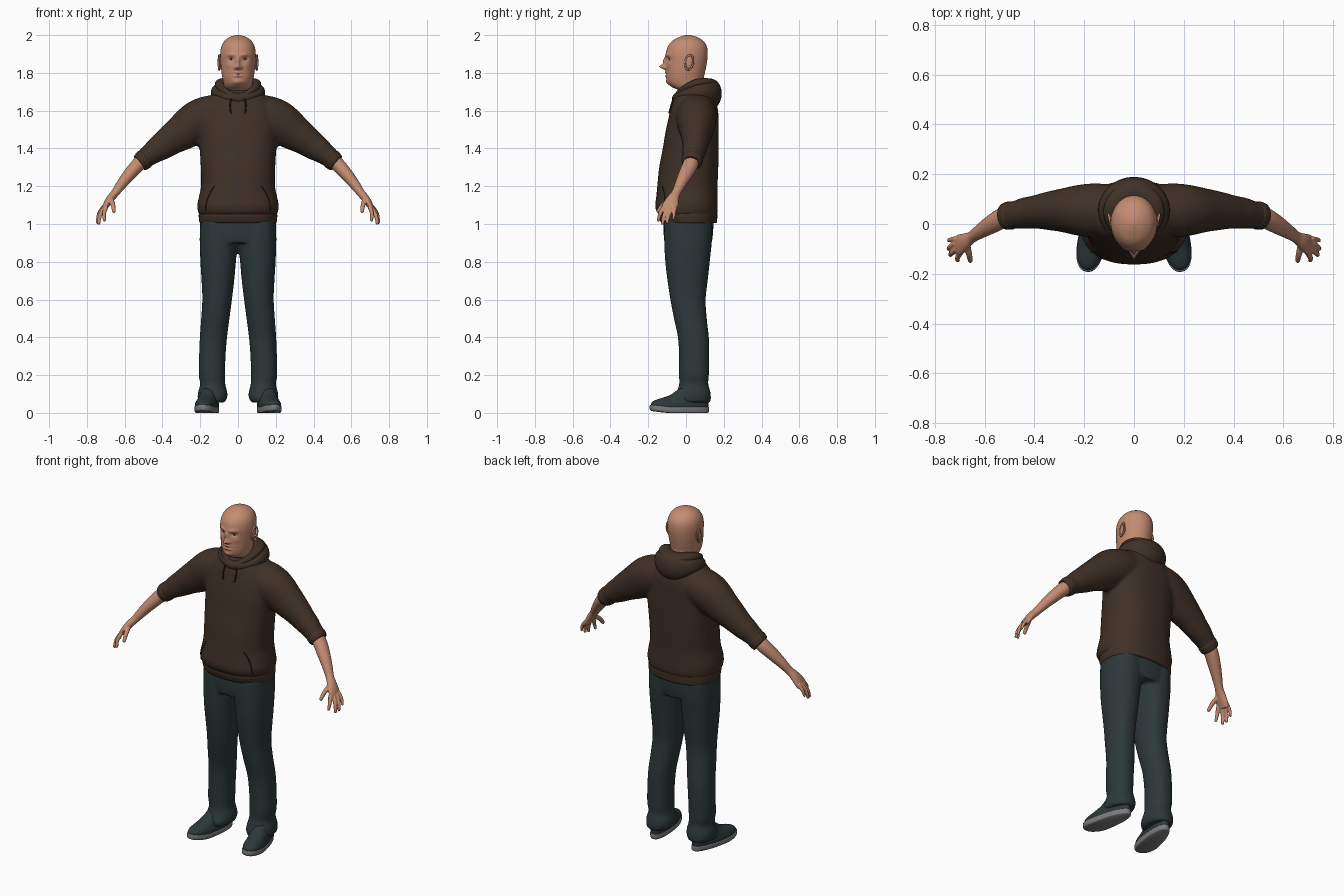
import bpy, bmesh, math
from mathutils import Vector, Matrix
from mathutils.bvhtree import BVHTree

if "Cube" in bpy.data.objects:
    bpy.data.objects.remove(bpy.data.objects["Cube"])


def material(name, *rgb):
    m = bpy.data.materials.new(name)
    m.use_nodes = True
    m.diffuse_color = (*rgb, 1)
    bsdf = m.node_tree.nodes["Principled BSDF"]
    bsdf.inputs["Base Color"].default_value = (*rgb, 1)
    bsdf.inputs["Roughness"].default_value = 0.8
    return m


SKIN = material("skin", 0.55, 0.26, 0.165)
BROWN = material("brown cloth", 0.05, 0.03, 0.019)
DARK = material("dark brown seam", 0.022, 0.013, 0.009)
DENIM = material("dark teal denim", 0.026, 0.04, 0.042)
GREY = material("grey rubber", 0.2, 0.2, 0.2)
WHITE = material("eye white", 0.5, 0.42, 0.38)
IRIS = material("dark iris", 0.03, 0.025, 0.02)


def resample(rows, fine):
    """Smooth curve through rows of numbers."""
    rows = [Vector(r) for r in rows]
    out = []
    for i in range(len(rows) - 1):
        p0, p1, p2 = rows[max(i - 1, 0)], rows[i], rows[i + 1]
        p3 = rows[min(i + 2, len(rows) - 1)]
        for k in range(fine):
            t = k / fine
            m1, m2 = (p2 - p0) / 2, (p3 - p1) / 2
            out.append(p1 + m1 * t + (3 * (p2 - p1) - 2 * m1 - m2) * t * t
                       + (2 * (p1 - p2) + m1 + m2) * t ** 3)
    return out + [rows[-1]]


def loft(bm, rows, sides=32, fine=4, power=2, tilt=False, closed=False):
    """Skin over sections (x, y, z, half width, half depth); tilted ones follow the path."""
    rows = resample(rows, fine) if fine > 1 else [Vector(r) for r in rows]
    n, rings = len(rows), []
    for i, r in enumerate(rows):
        c, u, v = Vector(r[:3]), Vector((1, 0, 0)), Vector((0, 1, 0))
        if tilt or closed:
            a, b = (rows[(i + 1) % n], rows[i - 1]) if closed else (rows[min(i + 1, n - 1)], rows[max(i - 1, 0)])
            t = (Vector(a[:3]) - Vector(b[:3])).normalized()
            ref = Vector((0, 0, 1)) if closed else Vector((0, 1, 0))
            u = (ref - t * ref.dot(t)).normalized()
            v = t.cross(u)
        ring = []
        for k in range(sides):
            w = 2 * math.pi * k / sides
            ca, sa = (math.copysign(abs(f(w)) ** (2 / power), f(w)) for f in (math.cos, math.sin))
            ring.append(bm.verts.new(c + u * r[3] * ca + v * r[4] * sa))
        rings.append(ring)
    for i in range(n if closed else n - 1):
        p, q = rings[i], rings[(i + 1) % n]
        for k in range(sides):
            j = (k + 1) % sides
            bm.faces.new((p[k], p[j], q[j], q[k]))
    if not closed:
        bm.faces.new(rings[0][::-1])
        bm.faces.new(rings[-1])


def finish(name, bm, mat, mirror=False, voxel=0, smooth=3, angle=50):
    bmesh.ops.recalc_face_normals(bm, faces=bm.faces)
    me = bpy.data.meshes.new(name)
    bm.to_mesh(me)
    bm.free()
    me.materials.append(mat)
    me.shade_smooth()
    me.set_sharp_from_angle(angle=math.radians(angle))
    ob = bpy.data.objects.new(name, me)
    bpy.context.collection.objects.link(ob)
    if mirror:
        ob.modifiers.new("mirror", 'MIRROR').use_mirror_merge = False
    if voxel:
        r = ob.modifiers.new("blend", 'REMESH')
        r.mode, r.voxel_size, r.use_smooth_shade = 'VOXEL', voxel, True
        s = ob.modifiers.new("soften", 'SMOOTH')
        s.factor, s.iterations = 0.5, smooth
    return ob


def levels(rows):
    """Centred sections from (z, front, back, half width)."""
    return [(0, (f + b) / 2, z, w, (b - f) / 2) for z, f, b, w in rows]


def ball(bm, centre, size, seg=24):
    bmesh.ops.create_uvsphere(bm, u_segments=seg, v_segments=seg // 2, radius=1,
                              matrix=Matrix.Translation(centre) @ Matrix.Diagonal((*size, 1)))


# Head and neck, with the face pushed out and in by soft bumps
bm = bmesh.new()
loft(bm, levels([(1.62, -.02, .11, .068), (1.7, -.035, .105, .07), (1.725, -.075, .1, .073),
                 (1.745, -.095, .096, .077), (1.77, -.103, .094, .082), (1.8, -.105, .1, .087),
                 (1.85, -.105, .11, .092), (1.9, -.106, .115, .094), (1.94, -.096, .11, .088),
                 (1.97, -.072, .09, .071), (1.99, -.035, .058, .043), (2.0, -.005, .025, .012)]),
     sides=112, fine=9)
BUMPS = [(0, 1.832, .012, .013, .034), (0, 1.862, .01, .022, .016), (.016, 1.827, .008, .008, .012),
         (.035, 1.896, .024, .009, .007), (.036, 1.873, .015, .01, -.012), (0, 1.802, .022, .005, .007),
         (0, 1.793, .025, .003, -.004), (0, 1.784, .02, .006, .007), (0, 1.751, .022, .013, .008),
         (.05, 1.84, .016, .014, .004)]
for v in bm.verts:
    if v.co.y < -.02:
        x, z = v.co.x, v.co.z
        v.co.y -= sum(d * math.exp(-((abs(x) - bx) / sx) ** 2 - ((z - bz) / sz) ** 2)
                      for bx, bz, sx, sz, d in BUMPS)
finish("head", bm, SKIN, angle=80)

# Ears: a shallow shell with a raised rim
bm = bmesh.new()
ball(bm, (.093, .015, 1.857), (.008, .022, .034))
rim = []
for k in range(28):
    w = 2 * math.pi * k / 28
    rim.append((.099 + .004 * math.cos(w), .017 + .021 * math.cos(w) + .005 * math.sin(w),
                1.858 + (.036 if math.sin(w) > 0 else .042) * math.sin(w), .005, .005))
loft(bm, rim, sides=8, fine=1, closed=True)
finish("ears", bm, SKIN, mirror=True)

# Eyes
bm = bmesh.new()
ball(bm, (.036, -.077, 1.873), (.014, .013, .009))
finish("eyes", bm, WHITE, mirror=True)
bm = bmesh.new()
ball(bm, (.036, -.0885, 1.873), (.006, .003, .006), 16)
finish("irises", bm, IRIS, mirror=True)

# Sweater body and sleeves blended into one skin
bm = bmesh.new()
loft(bm, levels([(1.045, -.14, .163, .205), (1.07, -.158, .168, .213), (1.1, -.163, .168, .216),
                 (1.14, -.158, .167, .208), (1.2, -.152, .167, .196), (1.3, -.142, .171, .197),
                 (1.4, -.123, .173, .203), (1.5, -.106, .173, .21), (1.6, -.083, .17, .2),
                 (1.66, -.066, .155, .16), (1.71, -.04, .14, .11)]), sides=48, power=2.35)
for side in (1, -1):
    loft(bm, [(side * x, y, z, a, b) for x, y, z, a, b in (
        (.06, .055, 1.585, .1, .095), (.14, .055, 1.575, .108, .107), (.21, .055, 1.545, .104, .112),
        (.285, .055, 1.493, .088, .1), (.35, .052, 1.45, .076, .084), (.4, .048, 1.413, .066, .073),
        (.44, .043, 1.386, .063, .064), (.475, .037, 1.36, .056, .055), (.5, .033, 1.34, .056, .052))],
        sides=32, tilt=True)
body = finish("sweater_body", bm, BROWN, voxel=0.011)

# Ribbed hem and cuffs
bm = bmesh.new()
loft(bm, levels([(1.005, -.128, .16, .2), (1.012, -.135, .164, .205), (1.04, -.145, .166, .208),
                 (1.056, -.145, .166, .207)]), sides=48, power=2.35)
finish("sweater_hem", bm, BROWN)
bm = bmesh.new()
loft(bm, [(.488, .035, 1.35, .054, .051), (.497, .034, 1.342, .057, .054),
          (.515, .031, 1.326, .054, .05), (.521, .03, 1.321, .049, .045)], tilt=True)
finish("sleeve_cuffs", bm, BROWN, mirror=True)


# Hood: a slumped roll round the neck with a raised rim
def roll(name, width, y0, y1, z_front, z_side, z_back, thick, tall):
    rows = []
    for k in range(56):
        w = 2 * math.pi * k / 56
        s, back = math.sin(w), (1 - math.cos(w)) / 2
        z = z_front * (1 - back) ** 2 + z_back * back ** 2 + 2 * back * (1 - back) * (2 * z_side - (z_front + z_back) / 2)
        rows.append((width * s, y0 + (y1 - y0) * back, z,
                     tall[0] + (tall[1] - tall[0]) * back ** 2, thick[0] + (thick[1] - thick[0]) * back))
    m = bmesh.new()
    loft(m, rows, sides=20, fine=1, closed=True)
    finish(name, m, BROWN, angle=80)


roll("hood_drape", .108, -.05, .142, 1.665, 1.695, 1.69, (.024, .047), (.026, .075))
roll("hood_rim", .093, -.052, .125, 1.672, 1.738, 1.743, (.016, .042), (.02, .027))
roll("shirt_collar", .067, -.035, .1, 1.67, 1.705, 1.72, (.01, .012), (.02, .025))

# Drawstrings, pocket openings and centre seam laid on the chest
bpy.context.view_layer.update()
tree = BVHTree.FromObject(body, bpy.context.evaluated_depsgraph_get())


def strand(name, path, radius, lift, mirror=True):
    m, rows = bmesh.new(), []
    for x, z in resample([Vector(p) for p in path], 6):
        hit = tree.ray_cast(Vector((x, -1, z)), Vector((0, 1, 0)))[0]
        rows.append((x, (hit.y if hit else -.08) - lift, z, radius, radius))
    loft(m, rows, sides=8, fine=1)
    finish(name, m, DARK, mirror=mirror)


strand("drawstrings", [(.035, 1.665), (.042, 1.63), (.038, 1.585)], .0045, .004)
strand("pocket_openings", [(.125, 1.2), (.15, 1.16), (.168, 1.11), (.172, 1.07)], .003, 0)

# Forearms and hands
bm = bmesh.new()
loft(bm, [(.47, .037, 1.365, .038, .038), (.525, .025, 1.317, .041, .038), (.57, 0, 1.268, .038, .034),
          (.615, -.028, 1.213, .03, .028), (.65, -.052, 1.165, .024, .022),
          (.675, -.068, 1.135, .032, .021), (.698, -.082, 1.1, .042, .017), (.711, -.09, 1.075, .039, .012)],
     tilt=True)
FINGERS = [((.698, -.116, 1.09), (.709, -.137, 1.055), (.707, -.146, 1.02), .0105),
           ((.709, -.098, 1.085), (.731, -.116, 1.042), (.737, -.124, 1.004), .011),
           ((.715, -.078, 1.085), (.738, -.092, 1.045), (.744, -.1, 1.008), .0105),
           ((.712, -.06, 1.092), (.735, -.062, 1.06), (.744, -.067, 1.03), .0095),
           ((.672, -.08, 1.13), (.662, -.122, 1.1), (.657, -.147, 1.068), .0125)]
for base, mid, tip, r in FINGERS:
    loft(bm, [(*base, r * 1.15, r * 1.15), (*mid, r, r), (*tip, r * .8, r * .8)], sides=12, tilt=True)
    ball(bm, tip, (r * .8,) * 3, 12)
finish("forearms_and_hands", bm, SKIN, mirror=True, voxel=0.004, smooth=3)

# Trousers: hips and legs blended; sections from (z, inner, outer, front, back)
bm = bmesh.new()
loft(bm, levels([(.9, -.112, .136, .17), (.94, -.118, .142, .197), (1.03, -.12, .148, .199)]),
     sides=40, power=2.3)
LEG = [(1.02, .005, .2, -.115, .14), (.92, 0, .203, -.116, .138), (.8, .011, .199, -.11, .126),
       (.7, .02, .193, -.098, .115), (.6, .032, .189, -.083, .104), (.5, .045, .195, -.064, .11),
       (.4, .058, .202, -.043, .121), (.3, .066, .206, -.037, .123), (.2, .069, .208, -.037, .121),
       (.155, .068, .2, -.036, .118), (.115, .058, .21, -.047, .128), (.085, .056, .214, -.062, .132),
       (.055, .07, .206, -.062, .13)]
for side in (1, -1):
    loft(bm, [(side * (i + o) / 2, (f + b) / 2, z, (o - i) / 2, (b - f) / 2) for z, i, o, f, b in LEG],
         sides=32, power=2.15)
finish("trousers", bm, DENIM, voxel=0.009, smooth=2)


# Shoes: upper and sole, toes turned out and widened
def shoe(name, rows, mat):
    m = bmesh.new()
    loft(m, levels(rows), sides=40, fine=3, power=2.3)
    for v in m.verts:
        v.co.x *= 1 - .9 * v.co.y
        v.co.z += max(0, -v.co.y - .1) * .12
    m.transform(Matrix.Translation((.155, 0, 0)) @ Matrix.Rotation(math.radians(11), 4, 'Z'))
    finish(name, m, mat, mirror=True)


shoe("shoe_soles", [(0, -.185, .118, .049), (.006, -.194, .124, .054), (.026, -.195, .125, .055),
                    (.031, -.192, .122, .052)], GREY)
shoe("shoe_uppers", [(.028, -.188, .12, .052), (.045, -.184, .122, .053), (.06, -.165, .122, .05),
                     (.08, -.12, .12, .047), (.1, -.075, .115, .044), (.13, -.035, .11, .042)], DENIM)
